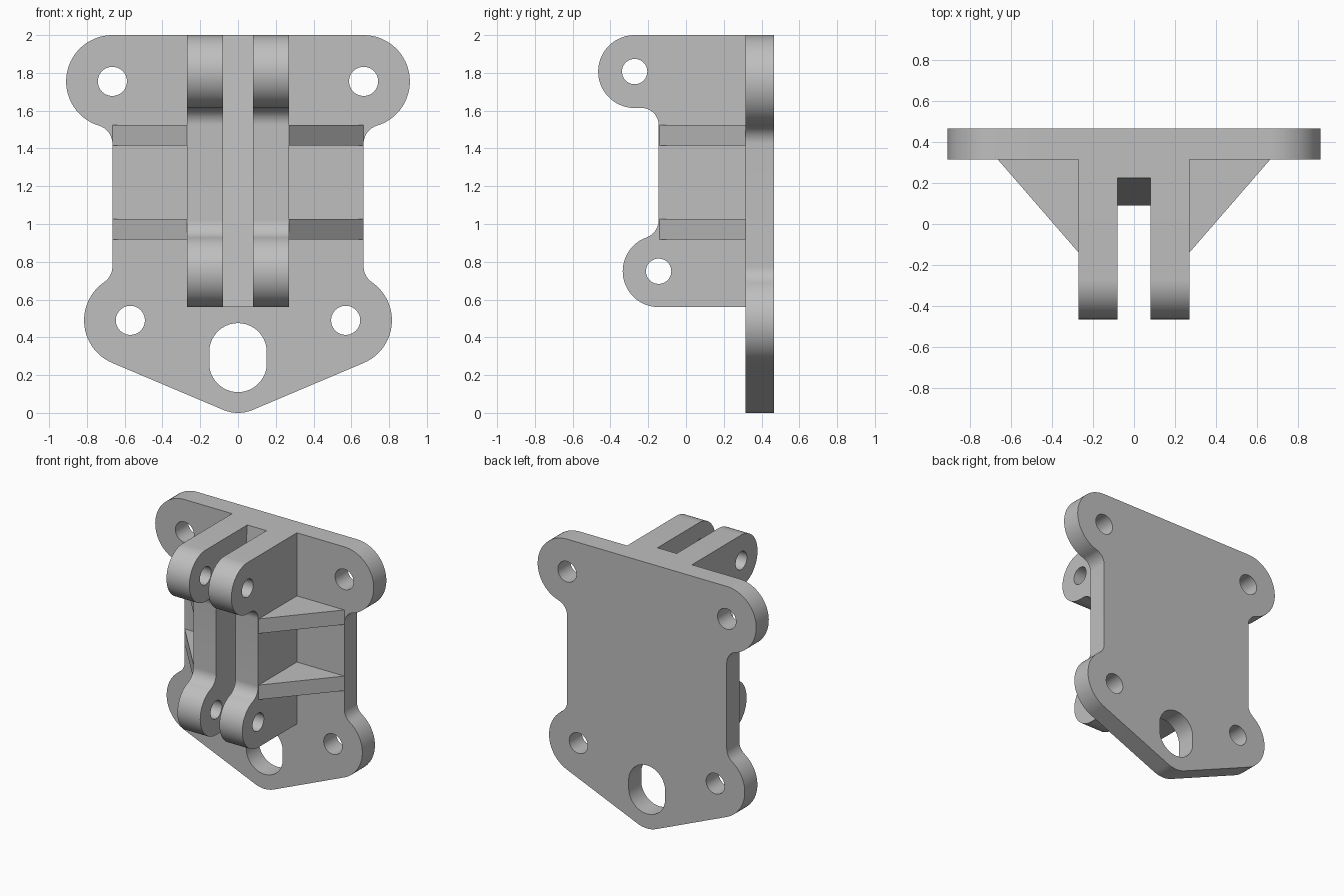
import bpy, bmesh
from math import sin, cos, radians

if "Cube" in bpy.data.objects:
    bpy.data.objects.remove(bpy.data.objects["Cube"])

grey = bpy.data.materials.new("light_grey")
grey.use_nodes = True
colour = (0.52, 0.52, 0.52, 1)
grey.diffuse_color = colour
grey.node_tree.nodes["Principled BSDF"].inputs["Base Color"].default_value = colour


def arc(u, v, r, start, end):
    n = max(3, round(abs(end - start) / 5))
    angles = [radians(start + (end - start) * i / n) for i in range(n + 1)]
    return [(u + r * cos(a), v + r * sin(a)) for a in angles]


def circle(u, v, r):
    return arc(u, v, r, 0, 360)[:-1]


def slab(name, loops, axis, low, high):
    """Extrude an outline (first loop) with holes (other loops) along an axis."""
    def place(u, v, w):
        return {"x": (w, u, v), "y": (u, w, v), "z": (u, v, w)}[axis]
    bm = bmesh.new()
    edges = []
    for loop in loops:
        verts = [bm.verts.new(place(u, v, low)) for u, v in loop]
        edges += [bm.edges.new((verts[i - 1], verts[i])) for i in range(len(verts))]
    bmesh.ops.triangle_fill(bm, edges=edges, use_beauty=True)
    moved = bmesh.ops.extrude_face_region(bm, geom=bm.faces[:], use_keep_orig=True)
    new_verts = [g for g in moved["geom"] if isinstance(g, bmesh.types.BMVert)]
    bmesh.ops.translate(bm, verts=new_verts, vec=place(0, 0, high - low))
    bmesh.ops.recalc_face_normals(bm, faces=bm.faces[:])
    mesh = bpy.data.meshes.new(name)
    bm.to_mesh(mesh)
    bm.free()
    mesh.materials.append(grey)
    ob = bpy.data.objects.new(name, mesh)
    bpy.context.collection.objects.link(ob)
    bpy.ops.object.select_all(action="DESELECT")
    ob.select_set(True)
    bpy.context.view_layer.objects.active = ob
    bpy.ops.object.shade_smooth_by_angle(angle=radians(30))
    return ob


FRONT, BACK = 0.315, 0.465   # plate faces
INNER, OUTER = 0.08, 0.27    # lug sides

# Mounting plate: right half of the outline from the tip up, then mirrored
half = (arc(0, 0.2, 0.2, -90, -67.1)
        + arc(0.57, 0.49, 0.245, -67.1, 55.6)
        + arc(0.765, 0.775, 0.1, 235.6, 180)[1:]
        + arc(0.765, 1.425, 0.1, 180, 106.9)
        + arc(0.665, 1.755, 0.245, -73.1, 90)[1:])
outline = half + [(-x, z) for x, z in reversed(half[1:])]
slot = arc(0, 0.323, 0.152, 0, 180) + arc(0, 0.262, 0.152, 180, 360)
bolt_holes = [circle(s * x, z, 0.077) for s in (-1, 1) for x, z in ((0.665, 1.755), (0.57, 0.49))]
slab("mounting_plate", [outline, slot] + bolt_holes, "y", FRONT, BACK)

# Side profile shared by both clevis lugs
lug = ([(FRONT, 2)]
       + arc(-0.272, 1.807, 0.193, 90, 270)
       + arc(-0.235, 1.524, 0.09, 90, 0)
       + arc(-0.245, 1.022, 0.1, 0, -69.8)
       + arc(-0.145, 0.75, 0.19, 110.2, 270)[1:]
       + [(FRONT, 0.56)])
pin_holes = [circle(-0.272, 1.807, 0.067), circle(-0.145, 0.75, 0.067)]

for side, s in (("left", 1), ("right", -1)):
    slab(side + "_lug", [lug] + pin_holes, "x", *sorted((s * INNER, s * OUTER)))
    # Triangular gussets bracing the lug against the plate
    gusset = [(s * OUTER, FRONT), (s * 0.665, FRONT), (s * OUTER, -0.14)]
    for level, z in (("lower", 0.917), ("upper", 1.415)):
        slab(f"{side}_{level}_gusset", [gusset], "z", z, z + 0.11)

# Sloped web filling the back of the gap between the lugs
web = [(FRONT, 2), (0.225, 2), (0.09, 0.56), (FRONT, 0.56)]
slab("centre_web", [web], "x", -INNER, INNER)
